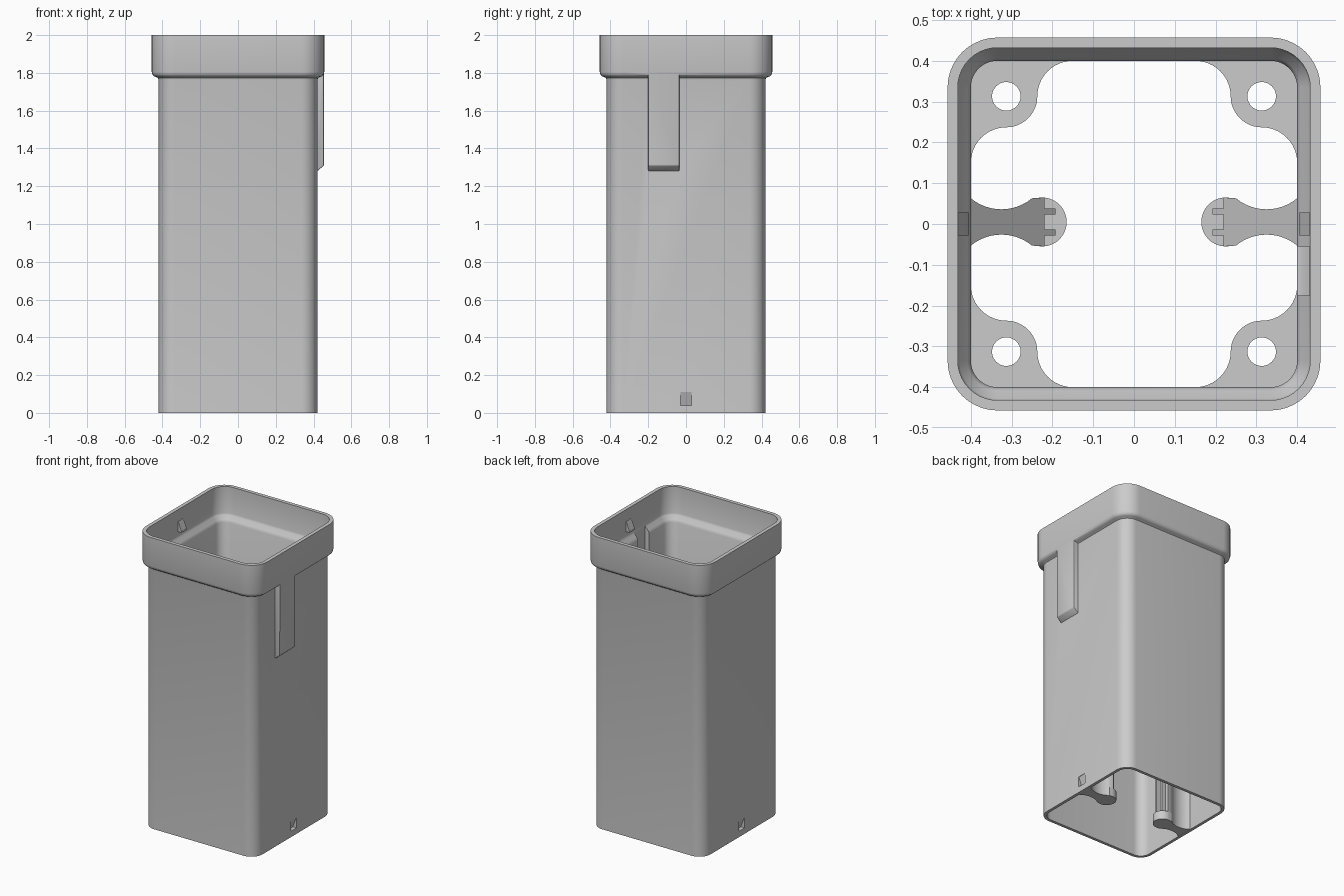
import bpy, bmesh
from math import cos, sin, pi, radians, sqrt

cube = bpy.data.objects.get("Cube")
if cube:
    bpy.data.objects.remove(cube, do_unlink=True)

grey = bpy.data.materials.new("plain grey")
grey.use_nodes = True
COLOUR = (0.6, 0.6, 0.6, 1)
grey.diffuse_color = COLOUR
grey.node_tree.nodes["Principled BSDF"].inputs["Base Color"].default_value = COLOUR


def finish(name, bm):
    bmesh.ops.recalc_face_normals(bm, faces=bm.faces)
    mesh = bpy.data.meshes.new(name)
    bm.to_mesh(mesh)
    bm.free()
    mesh.materials.append(grey)
    ob = bpy.data.objects.new(name, mesh)
    bpy.context.collection.objects.link(ob)
    return ob


def activate(ob):
    bpy.ops.object.select_all(action='DESELECT')
    ob.select_set(True)
    bpy.context.view_layer.objects.active = ob


def boolean(ob, tool, operation='DIFFERENCE'):
    activate(ob)
    mod = ob.modifiers.new("bool", 'BOOLEAN')
    mod.object, mod.operation, mod.solver = tool, operation, 'EXACT'
    bpy.ops.object.modifier_apply(modifier=mod.name)


def smooth(ob):
    activate(ob)
    bpy.ops.object.shade_smooth_by_angle(angle=radians(35))


def arc(cx, cy, r, a0, a1, n=12):
    return [(cx + r * cos(radians(a0 + (a1 - a0) * i / n)),
             cy + r * sin(radians(a0 + (a1 - a0) * i / n))) for i in range(n + 1)]


def prism(name, pts, z0, top, sx=1, sy=1):
    """Upright prism; top gives the height for each x."""
    bm = bmesh.new()
    low = [bm.verts.new((x * sx, y * sy, z0)) for x, y in pts]
    high = [bm.verts.new((x * sx, y * sy, top(x))) for x, y in pts]
    bm.faces.new(low)
    bm.faces.new(high)
    n = len(pts)
    for i in range(n):
        j = (i + 1) % n
        bm.faces.new((low[i], low[j], high[j], high[i]))
    return finish(name, bm)


def side_prism(name, profile, y0, y1, sx=1):
    """An x-z profile drawn out along y."""
    bm = bmesh.new()
    a = [bm.verts.new((x * sx, y0, z)) for x, z in profile]
    b = [bm.verts.new((x * sx, y1, z)) for x, z in profile]
    bm.faces.new(a)
    bm.faces.new(b)
    n = len(profile)
    for i in range(n):
        j = (i + 1) % n
        bm.faces.new((a[i], a[j], b[j], b[i]))
    return finish(name, bm)


# Hollow square column with a wider collar: one wall profile run round a rounded square
CORNER = 0.335
wall = [(0.42, 0), (0.42, 1.76), (0.423, 1.772), (0.432, 1.778), (0.443, 1.781),
        (0.453, 1.79), (0.457, 1.805), (0.457, 2.0), (0.432, 2.0), (0.432, 1.82),
        (0.428, 1.808), (0.408, 1.788), (0.40, 1.77), (0.40, 0)]
bm = bmesh.new()
rings = []
for half, z in wall:
    ring = []
    for k, (sx, sy) in enumerate([(1, 1), (-1, 1), (-1, -1), (1, -1)]):
        ring += [bm.verts.new((x, y, z)) for x, y in
                 arc(sx * CORNER, sy * CORNER, half - CORNER, 90 * k, 90 * k + 90, 10)]
    rings.append(ring)
for i, ring in enumerate(rings):
    nxt = rings[(i + 1) % len(rings)]
    for j in range(len(ring)):
        k = (j + 1) % len(ring)
        bm.faces.new((ring[j], ring[k], nxt[k], nxt[j]))
column = finish("column", bm)

# Hollow cable channel bulging from the left wall
bulge = side_prism("channel_bulge", [(0.41, 1.28), (0.42, 1.28), (0.455, 1.31),
                   (0.455, 1.82), (0.442, 1.82), (0.41, 1.78)], -0.2, -0.035)
bev = bulge.modifiers.new("bevel", 'BEVEL')
bev.width, bev.segments = 0.008, 2
channel = side_prism("channel_cutter", [(0.38, 1.29), (0.41, 1.30), (0.43, 1.32),
                     (0.43, 1.84), (0.38, 1.84)], -0.175, -0.055)
boolean(column, bulge, 'UNION')
boolean(column, channel)
helpers = [bulge, channel]

# Inner webs at both sides, with a foot disc, guide ribs and a sloping top
MID = 0.005
R = 0.1177
spread = 39.6


def web_outline(end):
    upper = arc(0.325, MID + 0.031 + R, R, -90 + spread, -90 - spread)
    lower = arc(0.325, MID - 0.031 - R, R, 90 + spread, 90 - spread)
    return [(0.408, MID + 0.06)] + upper + end + lower + [(0.408, MID - 0.06)]


disc_end = arc(0.225, MID, 0.06, 75, 285, 24)
rib_half = [(0.22, 0.06), (0.22, 0.033), (0.192, 0.033), (0.192, 0.018), (0.22, 0.018)]
rib_end = [(x, MID + y) for x, y in rib_half] + [(x, MID - y) for x, y in rib_half[::-1]]

for side, sx in (("left", 1), ("right", -1)):
    foot = prism(side + "_web_foot", web_outline(disc_end), 0.001, lambda x: 0.06, sx)
    web = prism(side + "_web", web_outline(rib_end), 0.06, lambda x: 0.5 + (x - 0.19), sx)
    # Latch pocket: deep at the bottom, tapering out at the top
    pocket = side_prism(side + "_pocket_cutter", [(0.44, 0.04), (0.392, 0.04),
                        (0.418, 0.11), (0.44, 0.11)], -0.03, 0.03, sx)
    for part in (column, foot, web):
        boolean(part, pocket)
    helpers.append(pocket)
    smooth(foot)
    smooth(web)
    # Latch nub inside the collar
    side_prism(side + "_latch_nub", [(0.44, 1.85), (0.406, 1.85), (0.408, 1.862),
               (0.43, 1.92), (0.44, 1.92)], -0.028, 0.028, sx)

# Screw tabs in the four corners
HOLE = 0.313
tab = (arc(HOLE, 0.15, 0.087, 0, 90) + arc(HOLE, HOLE, 0.076, 270, 180)
       + arc(0.15, HOLE, 0.087, 0, 90) + [(0.15, 0.408)]
       + arc(CORNER, CORNER, 0.073, 90, 0) + [(0.408, 0.15)])
for sx, side in ((1, "left"), (-1, "right")):
    for sy, end in ((1, "back"), (-1, "front")):
        ob = prism(f"{end}_{side}_screw_tab", tab, 1.0, lambda x: 1.06, sx, sy)
        drill = prism(f"{end}_{side}_hole_cutter", arc(HOLE, HOLE, 0.035, 0, 348.75, 31),
                      0.95, lambda x: 1.1, sx, sy)
        boolean(ob, drill)
        smooth(ob)
        helpers.append(drill)

smooth(column)
for ob in helpers:
    bpy.data.objects.remove(ob, do_unlink=True)
